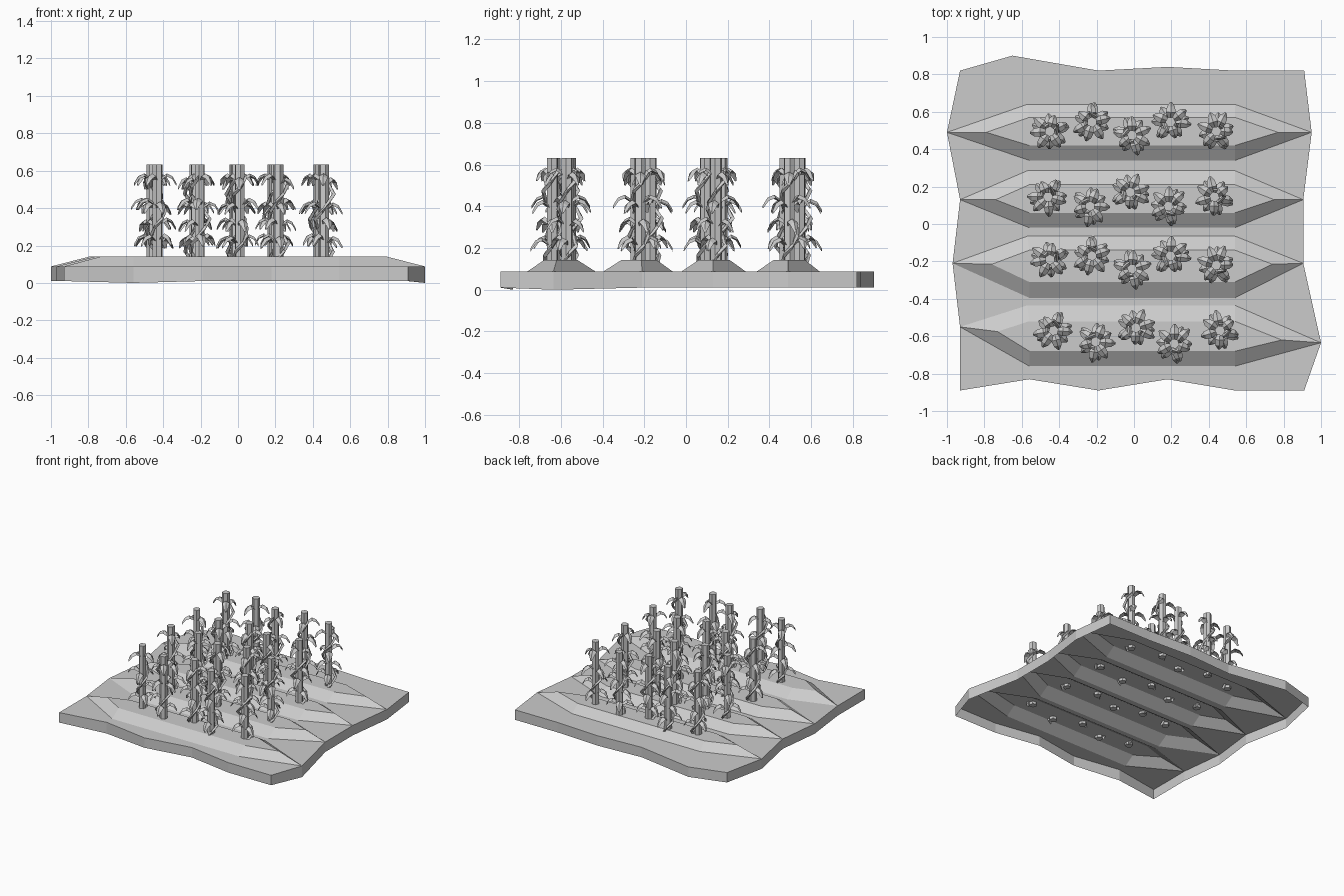
import bpy, bmesh, math, random
from mathutils import Vector, Matrix

if "Cube" in bpy.data.objects:
    bpy.data.objects.remove(bpy.data.objects["Cube"])

random.seed(4)


def finish(bm, name):
    bmesh.ops.recalc_face_normals(bm, faces=bm.faces)
    me = bpy.data.meshes.new(name)
    bm.to_mesh(me)
    bm.free()
    return me


def link(name, me):
    ob = bpy.data.objects.new(name, me)
    bpy.context.collection.objects.link(ob)
    return ob


# soil: four raised furrow ridges joined by flat strips, with an open-bottomed skirt
FLAT, CREST = 0.088, 0.142
# left tip, right tip, base y (back, front), crest y (back, front), crest tips
ridges = [
    ((-1.0, .49), (.95, .49), (.64, .34), (.57, .42), (-.79, .77), .49, .49),
    ((-.93, .13), (.905, .13), (.285, -.02), (.21, .06), (-.74, .75), .13, .13),
    ((-.97, -.21), (.905, -.21), (-.065, -.395), (-.14, -.31), (-.76, .74), -.215, -.215),
    ((-.93, -.55), (1.0, -.635), (-.435, -.76), (-.52, -.68), (-.73, .79), -.575, -.62),
]
back = [(-.93, .82), (-.65, .90), (-.19, .82), (.18, .84), (.54, .82), (.91, .82)]
front = [(.91, -.89), (.54, -.89), (.18, -.83), (-.19, -.89), (-.56, -.83), (-.93, -.89)]

bm = bmesh.new()


def pt(x, y, z=FLAT):
    return bm.verts.new((x, y, z))


prev = None
for left, right, base, crest, tips, yl, yr in ridges:
    L, R = pt(*left), pt(*right)
    bl, br = pt(-.57, base[0]), pt(.54, base[0])
    fl, fr = pt(-.56, base[1]), pt(.54, base[1])
    cl, cr = pt(tips[0], yl, CREST), pt(tips[1], yr, CREST)
    cbl, cbr = pt(-.56, crest[0], CREST), pt(.54, crest[0], CREST)
    cfl, cfr = pt(-.56, crest[1], CREST), pt(.54, crest[1], CREST)
    for f in ((cl, cfl, cfr, cr, cbr, cbl),
              (bl, br, cbr, cbl), (fl, fr, cfr, cfl),
              (L, bl, cbl, cl), (L, fl, cfl, cl),
              (R, br, cbr, cr), (R, fr, cfr, cr)):
        bm.faces.new(f)
    if prev is None:
        prev = [pt(*p) for p in back]
    bm.faces.new(prev + [R, br, bl, L])
    prev = [L, fl, fr, R]
bm.faces.new(prev + [pt(*p) for p in front])
edge = [e for e in bm.edges if e.is_boundary]
skirt = bmesh.ops.extrude_edge_only(bm, edges=edge)
for v in skirt["geom"]:
    if isinstance(v, bmesh.types.BMVert):
        low = v.co.x > .97 or (abs(v.co.x + .56) < .02 and v.co.y < 0)
        v.co.z = 0.0 if low else 0.01
link("soil_bed", finish(bm, "soil_bed"))


def loft(bm, rings):
    """Skin a list of point rings and cap both ends."""
    loops = [[bm.verts.new(p) for p in r] for r in rings]
    for a, b in zip(loops, loops[1:]):
        n = len(a)
        for i in range(n):
            bm.faces.new((a[i], a[(i + 1) % n], b[(i + 1) % n], b[i]))
    bm.faces.new(loops[0])
    bm.faces.new(loops[-1])


def add_leaf(bm, z, ang, size=1.0):
    """Creased leaf that rises from the pole and droops at the tip."""
    m = Matrix.Translation((0, 0, z)) @ Matrix.Rotation(ang, 4, 'Z')
    rings = []
    for r, h, w in ((.012, -.012, .010), (.055, .016, .026), (.088, .002, .021), (.112, -.035, .005)):
        rings.append([m @ Vector(p) for p in
                      ((r * size, -w, h - .008), (r * size, 0, h + .007), (r * size, w, h - .008),
                       (r * size, 0, h - .006))])
    loft(bm, rings)


# plant: hexagonal pole, climbing vine and tiers of leaves
bm = bmesh.new()
bmesh.ops.create_cone(bm, cap_ends=True, segments=6, radius1=.028, radius2=.028, depth=.51,
                      matrix=Matrix.Translation((0, 0, .255)))

N = 11
rings = []
for i in range(N):
    t = i / (N - 1)
    a = t * math.tau * 1.4
    rad = .034 + .02 * math.sin(t * math.tau * 1.5) ** 2
    c = Vector((rad * math.cos(a), rad * math.sin(a), t * .44))
    out = Vector((math.cos(a), math.sin(a), 0))
    rings.append([c + out * .011, c + Vector((0, 0, .014)), c - out * .011, c - Vector((0, 0, .014))])
loft(bm, rings)

for z, ang, size in ((.105, 20, .95), (.115, 165, .9), (.12, 275, .85), (.195, 100, .85), (.205, 330, .9),
                     (.285, 30, .9), (.31, 145, 1), (.29, 240, .95), (.42, 80, .8), (.44, 190, .95),
                     (.44, 310, .9)):
    add_leaf(bm, z, math.radians(ang), size)
plant_mesh = finish(bm, "climbing_plant")

# four rows of five plants, staggered about each ridge
cols = (-.45, -.225, -.01, .195, .44)
rows = ((.515, (-.02, .03, -.04, .03, -.02), 0),
        (.125, (.02, -.03, .045, -.03, .02), -.01),
        (-.2, (.01, .03, -.04, .03, -.02), 0),
        (-.6, (.03, -.03, .045, -.04, .03), .02))
for ri, (y, offs, dx) in enumerate(rows):
    for ci, (x, dy) in enumerate(zip(cols, offs)):
        ob = link(f"climbing_plant_{ri + 1}_{ci + 1}", plant_mesh)
        ob.location = (x + dx, y + dy, .122)
        ob.rotation_euler.z = math.radians(72 * ci + 36 * (ri % 2)) + random.uniform(-.2, .2)
